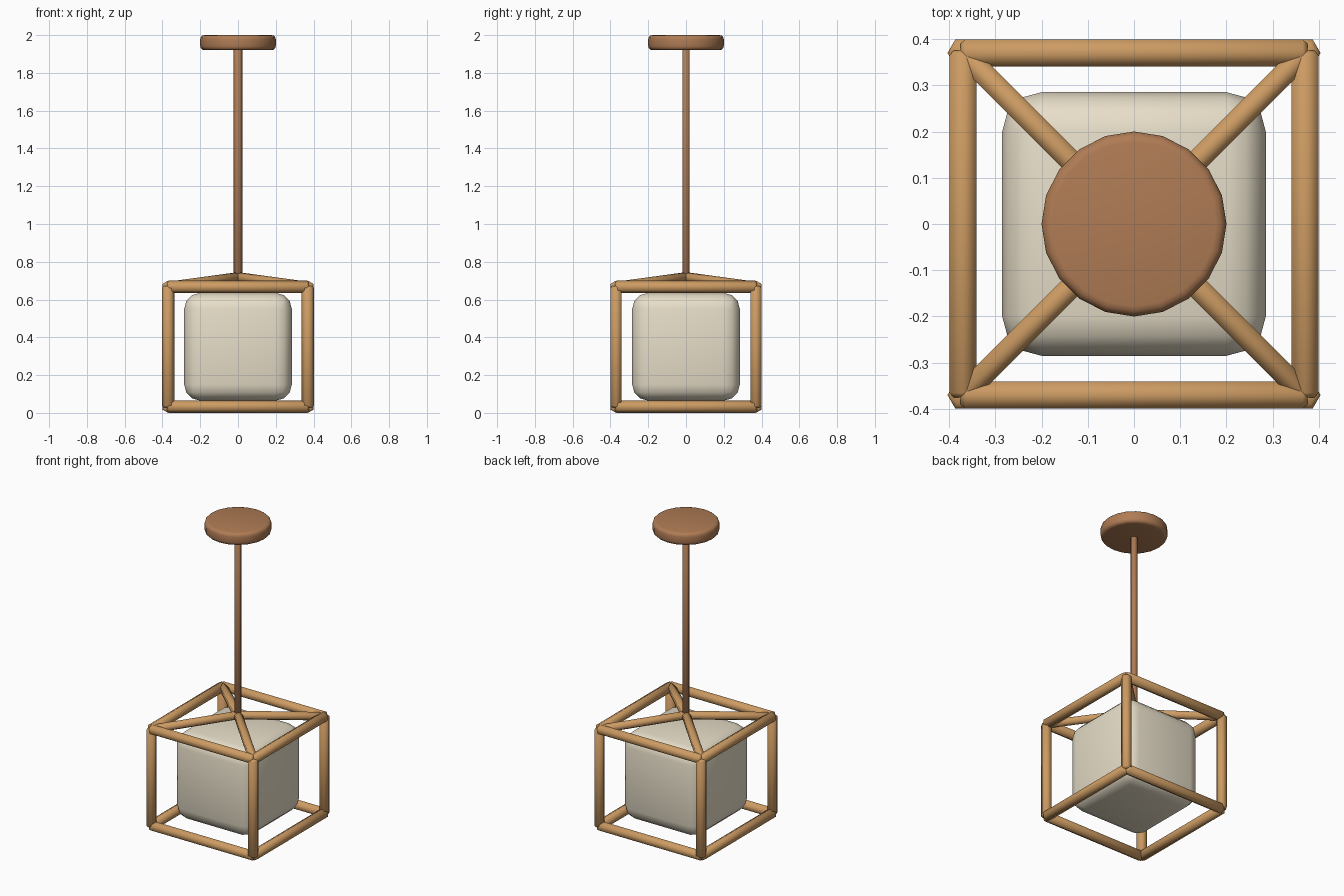
import bpy, bmesh
from math import sin, cos, pi, radians
from mathutils import Vector

if "Cube" in bpy.data.objects:
    bpy.data.objects.remove(bpy.data.objects["Cube"])


def material(name, rgb):
    m = bpy.data.materials.new(name)
    m.diffuse_color = (*rgb, 1)
    m.use_nodes = True
    m.node_tree.nodes["Principled BSDF"].inputs["Base Color"].default_value = m.diffuse_color
    return m


WOOD = material("light_wood", (0.61, 0.33, 0.125))
BRONZE = material("bronze", (0.43, 0.20, 0.09))
FABRIC = material("fabric", (0.80, 0.73, 0.58))


def finish(bm, name, mat, angle):
    bmesh.ops.recalc_face_normals(bm, faces=bm.faces)
    me = bpy.data.meshes.new(name)
    bm.to_mesh(me)
    bm.free()
    me.shade_smooth()
    me.set_sharp_from_angle(angle=radians(angle))
    me.materials.append(mat)
    ob = bpy.data.objects.new(name, me)
    bpy.context.collection.objects.link(ob)
    return ob


def turned(name, a, b, profile, up, sides, mat, angle=65):
    """Rings of (distance from a, radius) along a-b; first corner points to 'up'."""
    a, b = Vector(a), Vector(b)
    d = (b - a).normalized()
    u = Vector(up)
    u = (u - d * u.dot(d)).normalized()
    v = d.cross(u)
    bm = bmesh.new()
    rings = []
    for t, r in profile:
        rings.append([bm.verts.new(a + d * t + r * (u * cos(2 * pi * i / sides) + v * sin(2 * pi * i / sides)))
                      for i in range(sides)])
    for p, q in zip(rings, rings[1:]):
        for i in range(sides):
            j = (i + 1) % sides
            bm.faces.new((p[i], p[j], q[j], q[i]))
    bm.faces.new(rings[0])
    bm.faces.new(rings[-1])
    return finish(bm, name, mat, angle)


def bar(name, a, b, r, up, mat, c=0.01):
    """Six-sided rod with eased ends."""
    L = (Vector(b) - Vector(a)).length
    return turned(name, a, b, [(0, r - c), (c, r), (L - c, r), (L, r - c)], up, 6, mat)


# Frame: four posts, eight rails, four sloping struts
E, R = 0.37, 0.0333
LOW, HIGH = R, 0.7 - R
X, Z = (1, 0, 0), (0, 0, 1)
T = E + 0.005
for sx, xn in ((-1, "left"), (1, "right")):
    for sy, yn in ((-1, "front"), (1, "back")):
        x, y = sx * E, sy * E
        bar(f"post_{yn}_{xn}", (x, y, LOW - 0.005), (x, y, HIGH + 0.005), R, X, WOOD)
        bar(f"strut_{yn}_{xn}", (x, y, HIGH), (0, 0, 0.717), 0.028, Z, WOOD)
for z, zn in ((LOW, "bottom"), (HIGH, "top")):
    for s, yn, xn in ((-1, "front", "left"), (1, "back", "right")):
        bar(f"rail_{zn}_{yn}", (-T, s * E, z), (T, s * E, z), R, Z, WOOD)
        bar(f"rail_{zn}_{xn}", (s * E, -T, z), (s * E, T, z), R, Z, WOOD)

# Hanging rod
bar("hanging_rod", (0, 0, 0.715), (0, 0, 1.94), 0.0225, X, BRONZE, 0.003)

# Ceiling canopy: disc with rounded rims
B, H, CR = 0.022, 0.08, 0.2
arc = [(B - B * cos(k * pi / 6), CR - B + B * sin(k * pi / 6)) for k in range(4)]
turned("ceiling_canopy", (0, 0, 1.92), (0, 0, 2.0),
       arc + [(H - t, r) for t, r in reversed(arc)], X, 20, BRONZE, 40)

# Lamp shade: rounded cube
bm = bmesh.new()
bmesh.ops.create_cube(bm, size=0.57)
bmesh.ops.translate(bm, verts=bm.verts, vec=(0, 0, 0.35))
bmesh.ops.bevel(bm, geom=bm.edges[:], offset=0.085, offset_type='OFFSET',
                segments=3, profile=0.5, affect='EDGES')
finish(bm, "lamp_shade", FABRIC, 40)
